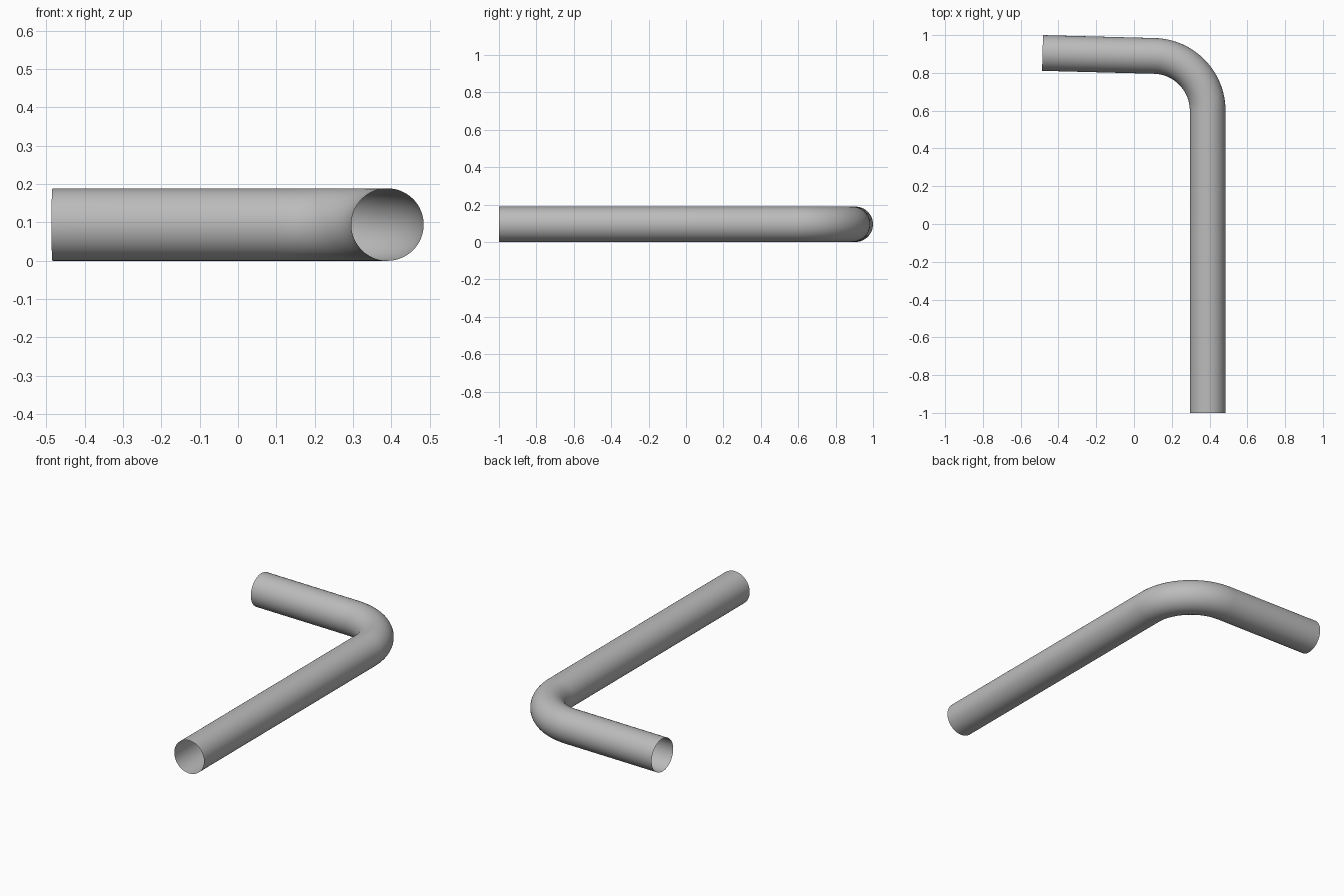
import bpy, bmesh
from math import sin, cos, pi, radians
from mathutils import Vector

cube = bpy.data.objects.get("Cube")
if cube:
    bpy.data.objects.remove(cube, do_unlink=True)

RADIUS = 0.0945      # pipe radius
BEND = 0.29          # centre line radius of the elbow
SWEEP = radians(88.5)
SIDES, STEPS = 64, 32

# Grey metal
grey = bpy.data.materials.new("grey_metal")
grey.use_nodes = True
colour = (0.5, 0.5, 0.5, 1)
grey.diffuse_color = colour
grey.node_tree.nodes["Principled BSDF"].inputs["Base Color"].default_value = colour

# Centre line: long leg, elbow, short leg, each point with its direction
centre = Vector((0.1, 0.6, RADIUS))
path = [(Vector((centre.x + BEND, -1, RADIUS)), 0)]
for i in range(STEPS + 1):
    a = SWEEP * i / STEPS
    path.append((centre + BEND * Vector((cos(a), sin(a), 0)), a))
last = path[-1][0]
along = Vector((-sin(SWEEP), cos(SWEEP), 0))
path.append((last + along * 0.592, SWEEP))

# Open pipe: rings swept along the centre line
bm = bmesh.new()
rings = []
for point, a in path:
    side = Vector((cos(a), sin(a), 0))
    ring = []
    for k in range(SIDES):
        t = 2 * pi * k / SIDES
        ring.append(bm.verts.new(point + RADIUS * (cos(t) * side + sin(t) * Vector((0, 0, 1)))))
    rings.append(ring)
for r, s in zip(rings, rings[1:]):
    for k in range(SIDES):
        n = (k + 1) % SIDES
        face = bm.faces.new((r[k], s[k], s[n], r[n]))
        face.smooth = True
        middle = (sum((v.co for v in r), Vector()) + sum((v.co for v in s), Vector())) / (2 * SIDES)
        face.normal_update()
        if face.normal.dot(face.calc_center_median() - middle) < 0:
            face.normal_flip()

mesh = bpy.data.meshes.new("bent_pipe")
bm.to_mesh(mesh)
bm.free()
mesh.materials.append(grey)
pipe = bpy.data.objects.new("bent_pipe", mesh)
bpy.context.collection.objects.link(pipe)
